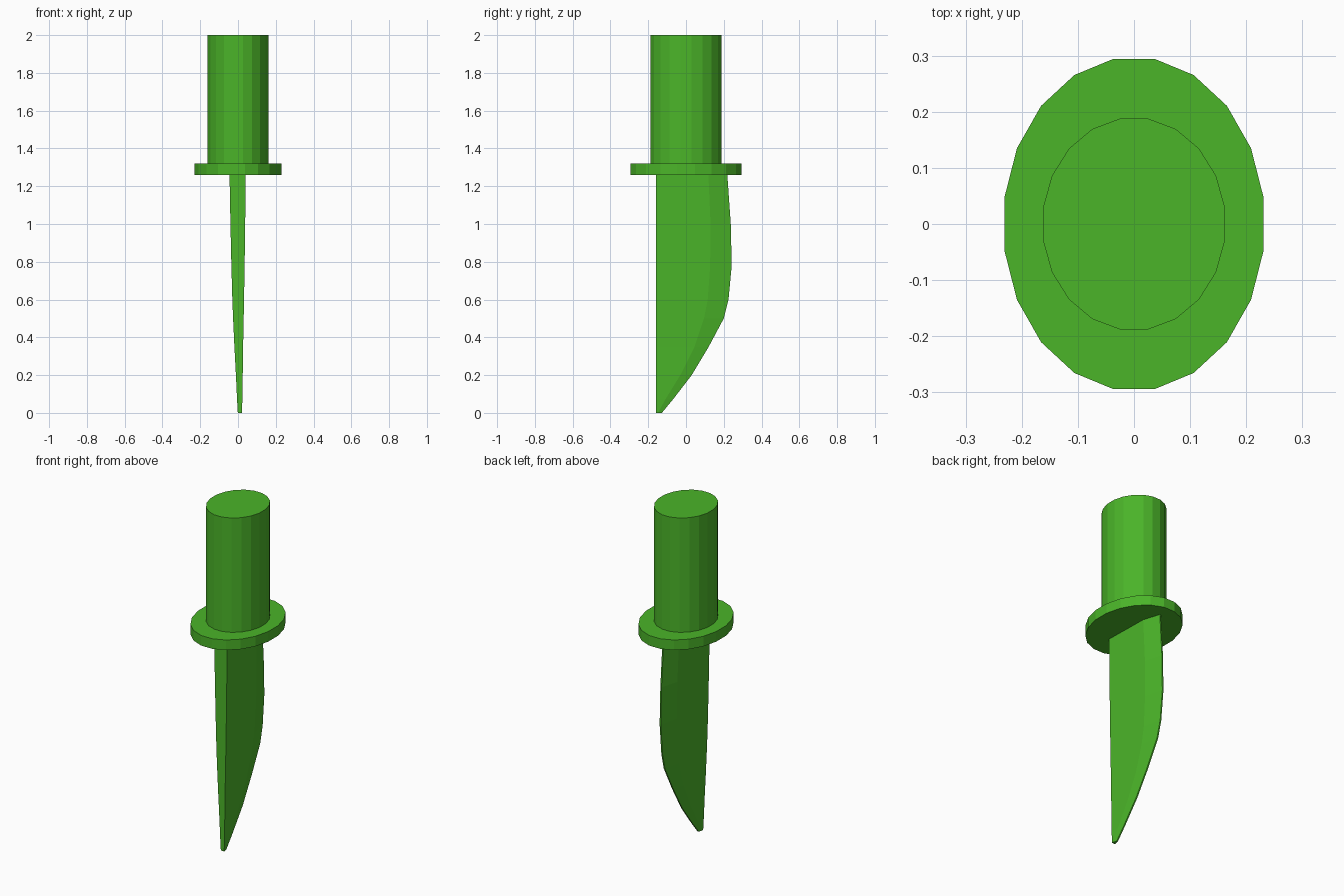
import bpy, bmesh, math

if "Cube" in bpy.data.objects:
    bpy.data.objects.remove(bpy.data.objects["Cube"])

green = bpy.data.materials.new("green")
green.diffuse_color = (0.07, 0.46, 0.022, 1)
green.use_nodes = True
green.node_tree.nodes["Principled BSDF"].inputs["Base Color"].default_value = green.diffuse_color


def loft(name, rings):
    """Skin a list of equal-length closed rings and cap both ends."""
    bm = bmesh.new()
    loops = [[bm.verts.new(p) for p in ring] for ring in rings]
    n = len(loops[0])
    for a, b in zip(loops, loops[1:]):
        for i in range(n):
            j = (i + 1) % n
            bm.faces.new((a[i], a[j], b[j], b[i]))
    bm.faces.new(loops[0][::-1])
    bm.faces.new(loops[-1])
    bmesh.ops.recalc_face_normals(bm, faces=bm.faces)
    mesh = bpy.data.meshes.new(name)
    bm.to_mesh(mesh)
    bm.free()
    mesh.materials.append(green)
    obj = bpy.data.objects.new(name, mesh)
    bpy.context.collection.objects.link(obj)
    return obj


def ellipse(rx, ry, z, sides=20):
    steps = [2 * math.pi * (i + 0.5) / sides for i in range(sides)]
    return [(rx * math.cos(t), ry * math.sin(t), z) for t in steps]


# Oval grip and guard
loft("handle", [ellipse(0.164, 0.19, 1.31), ellipse(0.164, 0.19, 2.0)])
loft("guard", [ellipse(0.234, 0.298, 1.26), ellipse(0.234, 0.298, 1.32)])

# Blade stations: z, bevel start y, cutting edge y, spine half thickness, centre x
stations = [
    (0.00, -0.148, -0.128, 0.011, 0.010),
    (0.07, -0.110, -0.070, 0.014, 0.009),
    (0.20, -0.030, 0.030, 0.018, 0.007),
    (0.35, 0.045, 0.120, 0.023, 0.004),
    (0.50, 0.095, 0.200, 0.028, 0.002),
    (0.60, 0.115, 0.225, 0.031, 0.001),
    (0.78, 0.128, 0.242, 0.035, 0.0),
    (1.00, 0.130, 0.237, 0.039, -0.001),
    (1.27, 0.118, 0.218, 0.043, -0.002),
]
rings = []
for z, bevel, edge, half, cx in stations:
    rings.append([
        (cx - half, -0.16, z), (cx + half, -0.16, z),
        (cx + half * 0.85, bevel, z), (cx + 0.004, edge, z),
        (cx - 0.004, edge, z), (cx - half * 0.85, bevel, z),
    ])
loft("blade", rings)
